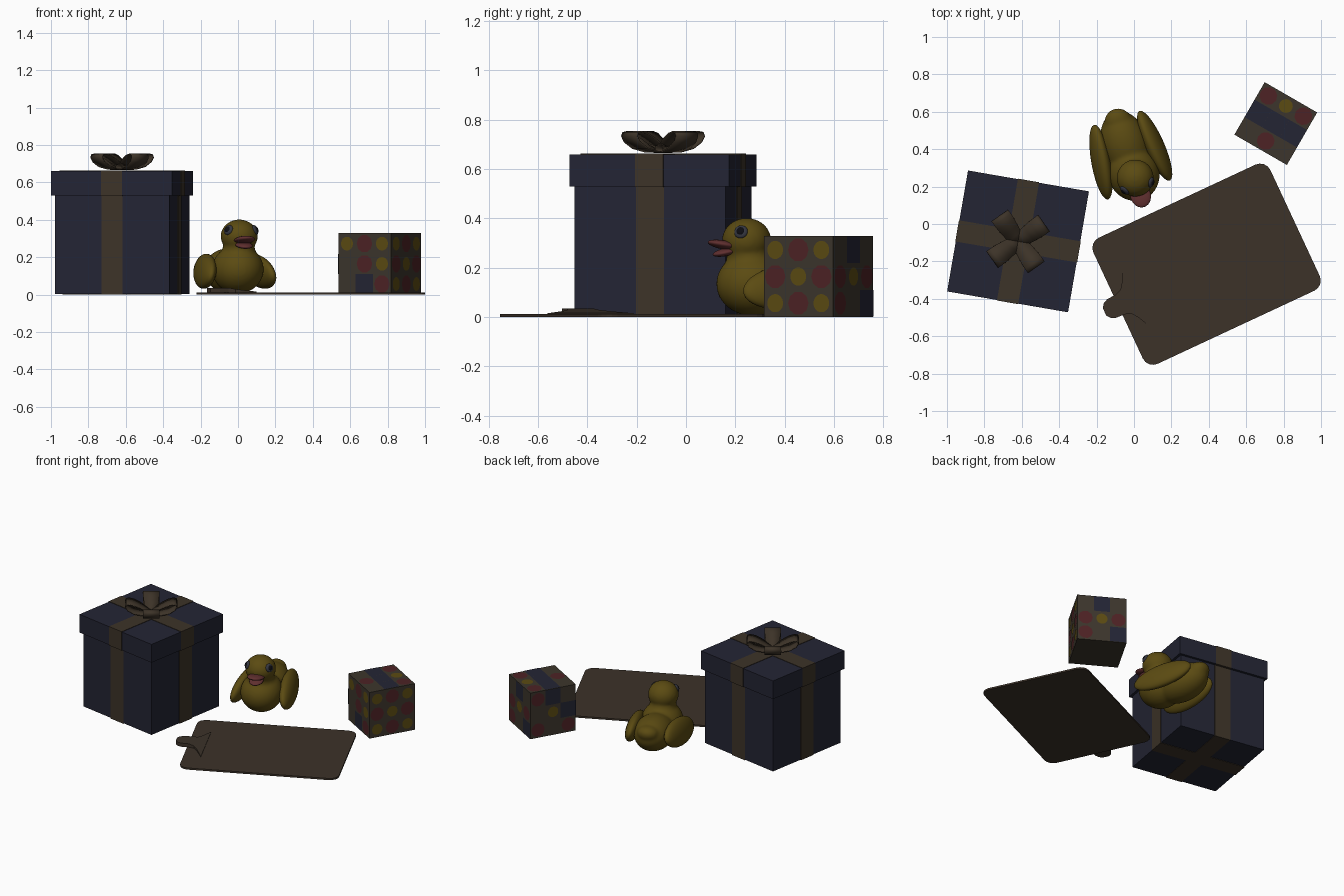
import bpy, bmesh, math
from mathutils import Matrix, Vector, Euler

if "Cube" in bpy.data.objects:
    bpy.data.objects.remove(bpy.data.objects["Cube"])

def material(name, rgb):
    m = bpy.data.materials.new(name)
    m.diffuse_color = (*rgb, 1)
    m.use_nodes = True
    m.node_tree.nodes["Principled BSDF"].inputs["Base Color"].default_value = m.diffuse_color
    return m

NAVY = material("navy card", (0.017, 0.018, 0.034))
RIBBON = material("brown ribbon", (0.046, 0.033, 0.021))
BOARD = material("brown board", (0.045, 0.032, 0.022))
YELLOW = material("yellow", (0.105, 0.07, 0.006))
BEAK = material("beak red", (0.115, 0.028, 0.028))
TAUPE = material("taupe", (0.045, 0.036, 0.025))
RED = material("block red", (0.075, 0.016, 0.018))
EYE = material("eye grey", (0.035, 0.037, 0.05))
BLACK = material("pupil black", (0.004, 0.004, 0.006))

def place(x, y, deg):
    return Matrix.Translation((x, y, 0)) @ Matrix.Rotation(math.radians(deg), 4, 'Z')

def finish(name, bm, mat, M, smooth=False):
    bmesh.ops.recalc_face_normals(bm, faces=bm.faces)
    me = bpy.data.meshes.new(name)
    bm.to_mesh(me)
    bm.free()
    me.transform(M)
    me.materials.append(mat)
    if smooth:
        me.polygons.foreach_set("use_smooth", [True] * len(me.polygons))
    ob = bpy.data.objects.new(name, me)
    bpy.context.collection.objects.link(ob)
    return ob

def box(name, w, d, z0, z1, mat, M):
    bm = bmesh.new()
    T = Matrix.Translation((0, 0, (z0 + z1) / 2)) @ Matrix.Diagonal((w, d, z1 - z0, 1))
    bmesh.ops.create_cube(bm, size=1, matrix=T)
    return finish(name, bm, mat, M)

def add_ball(bm, c, r, rot=(0, 0, 0)):
    T = Matrix.Translation(c) @ Euler([math.radians(a) for a in rot]).to_matrix().to_4x4()
    bmesh.ops.create_uvsphere(bm, u_segments=28, v_segments=18, radius=1,
                              matrix=T @ Matrix.Diagonal((*r, 1)))

def ball(name, c, r, mat, M, rot=(0, 0, 0)):
    bm = bmesh.new()
    add_ball(bm, c, r, rot)
    return finish(name, bm, mat, M, True)

def slab(name, outline, z0, ztop, mat, M):
    """Extruded outline whose top height is given by ztop(x)."""
    bm = bmesh.new()
    lo = [bm.verts.new((x, y, z0)) for x, y in outline]
    hi = [bm.verts.new((x, y, ztop(x))) for x, y in outline]
    bm.faces.new(lo)
    bm.faces.new(hi)
    n = len(lo)
    for i in range(n):
        j = (i + 1) % n
        bm.faces.new((lo[i], lo[j], hi[j], hi[i]))
    return finish(name, bm, mat, M)

# --- gift box: body, lid, ribbons
G = place(-0.62, -0.093, -9.8)
box("gift_body", 0.622, 0.622, 0.003, 0.54, NAVY, G)
box("gift_lid", 0.656, 0.656, 0.53, 0.66, NAVY, G)
for tag, a in (("x", 0), ("y", 90)):
    R = G @ Matrix.Rotation(math.radians(a), 4, 'Z')
    box("body_ribbon_" + tag, 0.115, 0.628, 0, 0.535, RIBBON, R)
    box("lid_ribbon_" + tag, 0.115, 0.661, 0.528, 0.663, RIBBON, R)

# --- bow: four ribbon loops on the lid diagonals
loop = [(0.0, .666), (.06, .668), (.115, .682), (.155, .708), (.17, .733), (.163, .75),
        (.143, .754), (.11, .746), (.07, .726), (.03, .70), (.0, .69)]
for k in range(4):
    bm = bmesh.new()
    rows = [[bm.verts.new((r, s * (0.04 + 0.12 * min(r, 0.12)), z)) for r, z in loop] for s in (-1, 1)]
    for i in range(len(loop)):
        j = (i + 1) % len(loop)
        bm.faces.new((rows[0][i], rows[0][j], rows[1][j], rows[1][i]))
    ob = finish(f"bow_loop_{k}", bm, RIBBON, G @ Matrix.Rotation(math.radians(45 + 90 * k), 4, 'Z'), True)
    ob.modifiers.new("thickness", 'SOLIDIFY').thickness = 0.006

# --- clipboard: rounded board and bell-shaped sloping clip
C = place(0.388, -0.215, 25)
L, W, r = 0.522, 0.372, 0.06
outline = []
for q, (sx, sy) in enumerate(((1, 1), (-1, 1), (-1, -1), (1, -1))):
    for i in range(5):
        t = math.radians(90 * q + 22.5 * i)
        outline.append((sx * (L - r) + r * math.cos(t), sy * (W - r) + r * math.sin(t)))
slab("clipboard", outline, 0, lambda x: 0.012, BOARD, C)
half = [(-.408, .192), (-.428, .15), (-.45, .105), (-.475, .07), (-.51, .058), (-.56, .055),
        (-.585, .045), (-.602, .022)]
clip = half + [(x, -y) for x, y in reversed(half)]
slab("clip", clip, 0.01, lambda x: 0.016 + 0.02 * min(1, (-.408 - x) / 0.1), BOARD, C)

# --- toy block with dots and squares, three by three on each face
B = place(0.758, 0.537, -30)
S = 0.324
box("block", S, S, 0, S + 0.005, TAUPE, B)
cell = S / 3
faces = {"front": ("YRY", "_RY", "_BR", (90, 0, 0)),
         "right": ("YRY", "RYR", "YRY", (90, 0, 90)),
         "back": ("_B_", "RYR", "R_B", (90, 0, 180)),
         "left": ("RB_", "_YB", "R_R", (90, 0, 270)),
         "top": ("RYR", "BBB", "_R_", (0, 0, 0))}
style = {"Y": (20, 0.037, YELLOW), "R": (10, 0.048, RED), "B": (4, cell * 0.705, NAVY)}
for side, (*rows, rot) in faces.items():
    F = Euler([math.radians(a) for a in rot]).to_matrix().to_4x4()
    F = Matrix.Translation((0, 0, S / 2 + 0.0025)) @ F
    off = S / 2 + (0.0045 if side == "top" else 0.002)
    for key, (n, rad, mat) in style.items():
        bm = bmesh.new()
        for j, row in enumerate(rows):
            for i, ch in enumerate(row):
                if ch == key:
                    T = Matrix.Translation(((i - 1) * cell, (1 - j) * cell, off))
                    spin = Matrix.Rotation(math.pi / n, 4, 'Z')
                    if n == 4:
                        spin = Matrix.Rotation(math.pi / 4, 4, 'Z')
                    bmesh.ops.create_circle(bm, cap_ends=True, segments=n, radius=rad,
                                            matrix=F @ T @ spin)
        if bm.faces:
            me = bpy.data.meshes.new("block_marks")
            bm.to_mesh(me)
            me.transform(B)
            me.materials.append(mat)
            bpy.context.collection.objects.link(bpy.data.objects.new(f"{side}_marks_{key}", me))
        bm.free()

# --- toy duck (local -y is forward): blended body, neck, head and tail
D = place(-0.03, 0.365, 17)
bm = bmesh.new()
add_ball(bm, (0, -0.10, 0.135), (0.138, 0.148, 0.13))
add_ball(bm, (0, 0.06, 0.125), (0.128, 0.19, 0.12), (8, 0, 0))
add_ball(bm, (0, 0.185, 0.17), (0.075, 0.08, 0.055), (20, 0, 0))
add_ball(bm, (0, -0.115, 0.235), (0.088, 0.092, 0.075))
add_ball(bm, (0, -0.125, 0.312), (0.1, 0.1, 0.09))
duck = finish("duck_body", bm, YELLOW, D)
m = duck.modifiers.new("blend", 'REMESH')
m.mode, m.voxel_size, m.use_smooth_shade = 'VOXEL', 0.01, True
m = duck.modifiers.new("soften", 'SMOOTH')
m.factor, m.iterations = 0.5, 8

# wings, eyes and pupils on both sides
for s, tag in ((-1, "left"), (1, "right")):
    ball("wing_" + tag, (s * 0.15, 0.01, 0.125), (0.048, 0.205, 0.092), YELLOW, D, (8, s * -14, s * 5))
    d = Vector((s * 0.8, -0.5, 0.38)).normalized()
    rot = [math.degrees(a) for a in d.to_track_quat('Z', 'Y').to_euler()]
    e = Vector((0, -0.125, 0.312)) + Vector((d.x * 0.094, d.y * 0.094, d.z * 0.09))
    ball("eye_" + tag, e, (0.028, 0.028, 0.014), EYE, D, rot)
    ball("pupil_" + tag, e + d * 0.009, (0.017, 0.017, 0.008), BLACK, D, rot)

# open beak
ball("upper_beak", (0, -0.222, 0.293), (0.055, 0.066, 0.018), BEAK, D, (-10, 0, 0))
ball("lower_beak", (0, -0.212, 0.264), (0.046, 0.056, 0.016), BEAK, D, (12, 0, 0))
